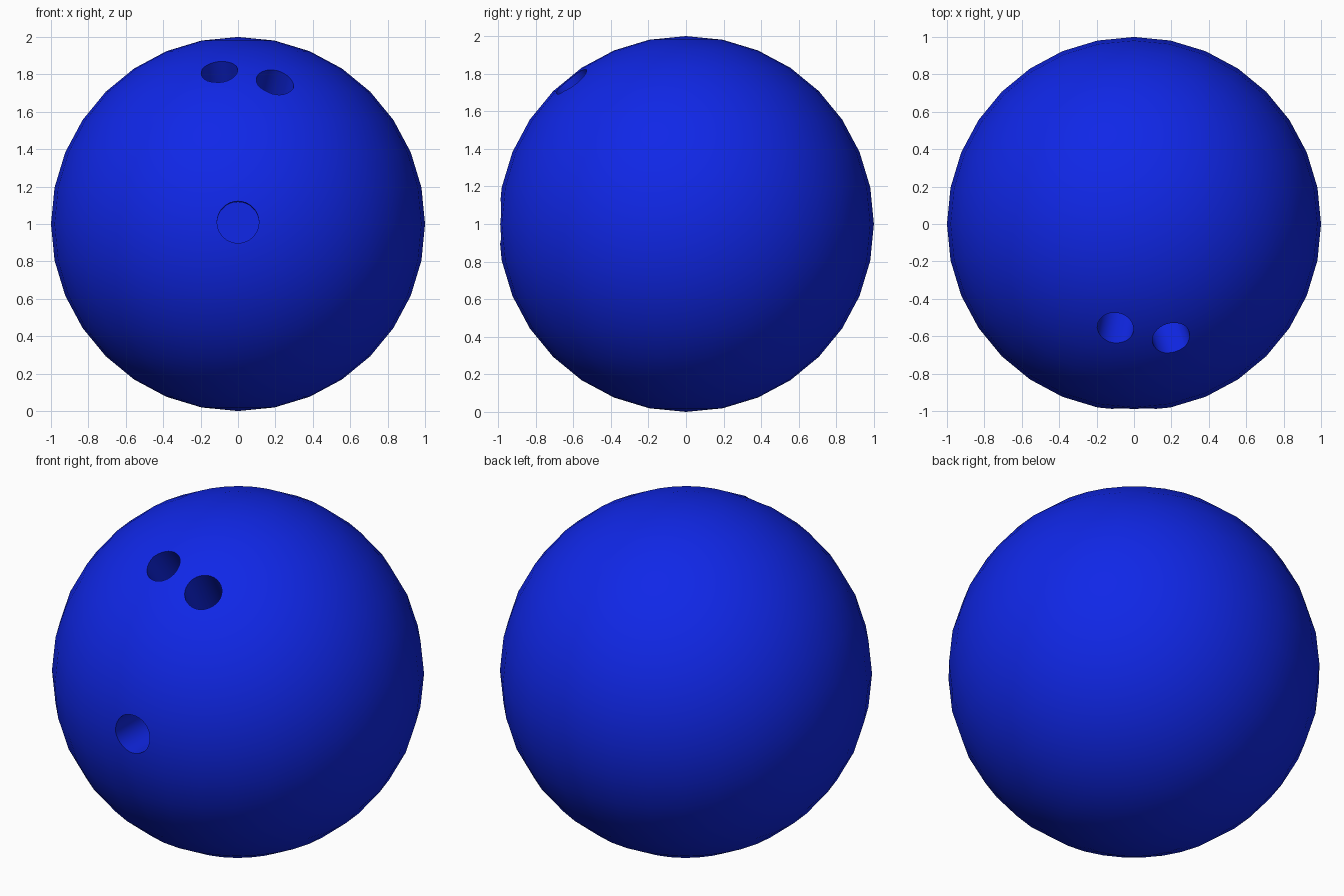
import bpy, math
from mathutils import Vector

if "Cube" in bpy.data.objects:
    bpy.data.objects.remove(bpy.data.objects["Cube"])

CENTRE = Vector((0, 0, 1))

blue = bpy.data.materials.new("glossy blue")
blue.diffuse_color = (0.005, 0.02, 0.8, 1)
blue.use_nodes = True
blue.node_tree.nodes["Principled BSDF"].inputs["Base Color"].default_value = blue.diffuse_color

# Ball body
bpy.ops.mesh.primitive_uv_sphere_add(segments=32, ring_count=16, radius=1, location=CENTRE)
ball = bpy.context.object
ball.name = "ball"
ball.data.materials.append(blue)


# Drilled holes, each pointing at the centre: direction, radius, depth
def drill(name, direction, radius, depth):
    d = Vector(direction).normalized()
    bpy.ops.mesh.primitive_cylinder_add(vertices=32, radius=radius, depth=depth + 0.2,
                                        location=CENTRE + d * (1.1 - depth / 2),
                                        rotation=d.to_track_quat('Z', 'Y').to_euler())
    cutter = bpy.context.object
    cutter.name = name
    cutter.hide_render = True
    cutter.data.materials.append(blue)
    mod = ball.modifiers.new(name, 'BOOLEAN')
    mod.operation = 'DIFFERENCE'
    mod.solver = 'EXACT'
    mod.object = cutter
    bpy.context.view_layer.objects.active = ball
    bpy.ops.object.modifier_apply(modifier=name)
    bpy.data.objects.remove(cutter)


drill("thumb_hole", (0, -1, 0.01), 0.112, 0.5)
drill("left_finger_hole", (-0.10, -0.56, 0.82), 0.098, 0.5)
drill("right_finger_hole", (0.20, -0.615, 0.765), 0.102, 0.5)

# Smooth shading: true round normals on the shell, crisp rims at the holes
bpy.ops.object.select_all(action='DESELECT')
ball.select_set(True)
bpy.context.view_layer.objects.active = ball
bpy.ops.object.shade_smooth_by_angle(angle=math.radians(35))
mesh = ball.data
normals = [Vector(n.vector) for n in mesh.corner_normals]
for p in mesh.polygons:
    radial = (p.center - Vector((0, 0, 0))).normalized()
    on_shell = all(mesh.vertices[v].co.length > 0.97 for v in p.vertices)
    if on_shell and p.normal.dot(radial) > 0.9:
        for li in p.loop_indices:
            normals[li] = mesh.vertices[mesh.loops[li].vertex_index].co.normalized()
mesh.normals_split_custom_set(normals)
